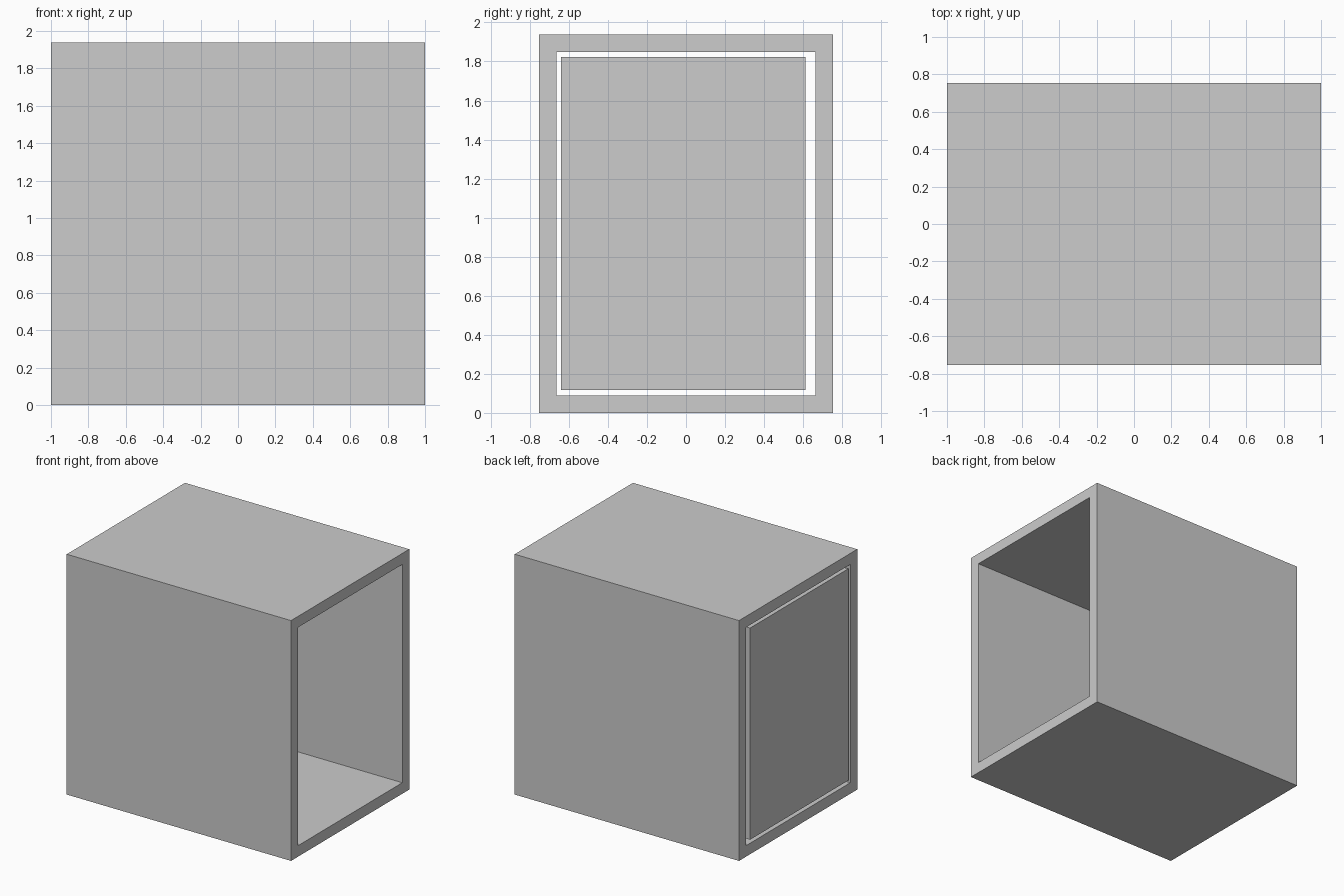
import bpy
import bmesh
from mathutils import Matrix, Vector

cube = bpy.data.objects.get("Cube")
if cube:
    bpy.data.objects.remove(cube, do_unlink=True)

grey = bpy.data.materials.new("light grey")
grey.use_nodes = True
COLOUR = (0.604, 0.604, 0.604, 1)
grey.diffuse_color = COLOUR
grey.node_tree.nodes["Principled BSDF"].inputs["Base Color"].default_value = COLOUR

LENGTH, DEPTH, HEIGHT, WALL = 2.0, 1.506, 1.937, 0.089


def add_object(name, bm):
    bmesh.ops.recalc_face_normals(bm, faces=bm.faces)
    mesh = bpy.data.meshes.new(name)
    bm.to_mesh(mesh)
    bm.free()
    mesh.materials.append(grey)
    obj = bpy.data.objects.new(name, mesh)
    bpy.context.collection.objects.link(obj)
    return obj


def box(low, high):
    low, high = Vector(low), Vector(high)
    bm = bmesh.new()
    matrix = Matrix.Translation((low + high) / 2) @ Matrix.Diagonal((*(high - low), 1))
    bmesh.ops.create_cube(bm, size=1, matrix=matrix)
    return bm


# Casing: a rectangular tube, open at both ends
bm = box((-LENGTH / 2, -DEPTH / 2, 0), (LENGTH / 2, DEPTH / 2, HEIGHT))
ends = [f for f in bm.faces if abs(f.normal.x) > 0.9]
bmesh.ops.inset_individual(bm, faces=ends, thickness=WALL, use_even_offset=True)
bmesh.ops.bridge_loops(bm, edges=[e for f in ends for e in f.edges])
bmesh.ops.delete(bm, geom=[f for f in ends if f.is_valid], context="FACES_ONLY")
add_object("casing", bm)

# Door: a loose panel flush with the left-hand end in the front view
add_object("door", box((-LENGTH / 2, -0.64, 0.117), (-LENGTH / 2 + WALL, 0.612, 1.823)))
